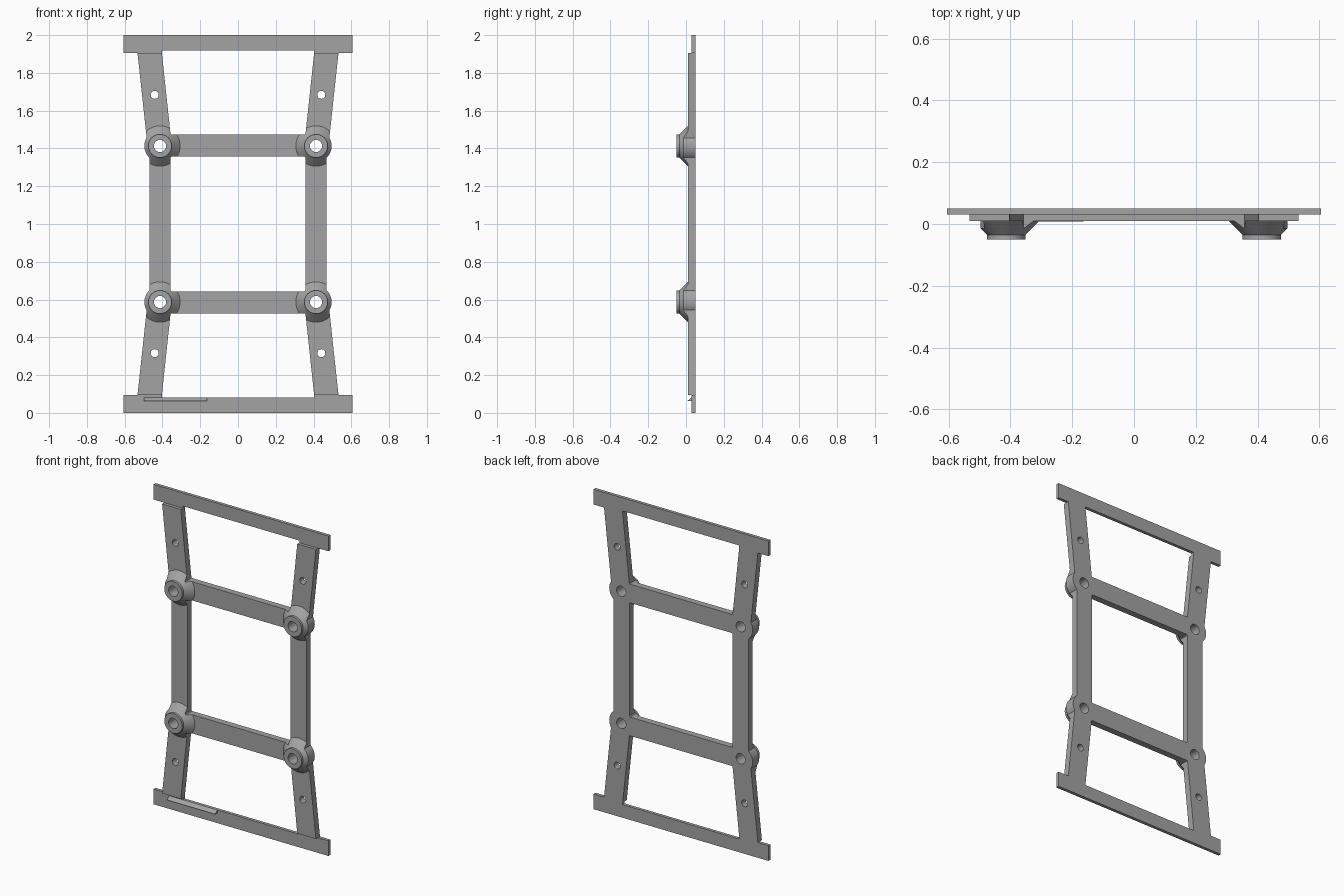
import bpy, bmesh, math
from mathutils import Matrix, Vector

if "Cube" in bpy.data.objects:
    bpy.data.objects.remove(bpy.data.objects["Cube"])

GREY = (0.37, 0.37, 0.37, 1)
metal = bpy.data.materials.new("plain_grey")
metal.use_nodes = True
metal.diffuse_color = GREY
metal.node_tree.nodes["Principled BSDF"].inputs["Base Color"].default_value = GREY

BACK, FRONT, RAIL_FRONT = 0.05, 0.01, 0.03
BOSS = 0.413          # boss offset from the centre, in x and z
CORNERS = [(sx, sz) for sx in (-1, 1) for sz in (-1, 1)]


def finish(name, bm):
    bmesh.ops.recalc_face_normals(bm, faces=bm.faces)
    mesh = bpy.data.meshes.new(name)
    bm.to_mesh(mesh)
    bm.free()
    mesh.materials.append(metal)
    obj = bpy.data.objects.new(name, mesh)
    bpy.context.collection.objects.link(obj)
    return obj


def prism(name, outline, y0, y1):
    """Extrude an x-z outline along y."""
    bm = bmesh.new()
    face = bm.faces.new([bm.verts.new((x, y0, z)) for x, z in outline])
    geom = bmesh.ops.extrude_face_region(bm, geom=[face])["geom"]
    verts = [v for v in geom if isinstance(v, bmesh.types.BMVert)]
    bmesh.ops.translate(bm, verts=verts, vec=(0, y1 - y0, 0))
    if face.is_valid and len(bm.faces) == len(outline) + 1:
        bm.faces.new([v for v in bm.verts if v not in verts])
    return finish(name, bm)


def lathe(name, profile, x, z):
    """Turn a (radius, y) profile about an axis along y."""
    bm = bmesh.new()
    verts = [bm.verts.new((r, y, 0)) for r, y in profile]
    edges = [bm.edges.new(pair) for pair in zip(verts, verts[1:])]
    bmesh.ops.spin(bm, geom=verts + edges, cent=(0, 0, 0), axis=(0, 1, 0),
                   angle=math.tau, steps=48)
    bmesh.ops.remove_doubles(bm, verts=bm.verts, dist=1e-5)
    bmesh.ops.transform(bm, matrix=Matrix.Translation(Vector((x, 0, z))), verts=bm.verts)
    return finish(name, bm)


def cylinder(name, r, y0, y1, x, z):
    return lathe(name, [(0, y0), (r, y0), (r, y1), (0, y1)], x, z)


def combine(obj, other, operation, keep=False):
    mod = obj.modifiers.new(operation.title(), "BOOLEAN")
    mod.operation, mod.solver, mod.object = operation, "EXACT", other
    bpy.context.view_layer.objects.active = obj
    bpy.ops.object.modifier_apply(modifier=mod.name)
    if not keep:
        bpy.data.objects.remove(other)


def mirror_x(points):
    return points + [(-x, z) for x, z in reversed(points)]


def flip_z(points):
    return [(x, 2 - z) for x, z in points]


def ladder(name, y0, y1):
    """Flared legs, posts, crossbars and round joints as one solid."""
    top = mirror_x([(0.468, 1 + BOSS), (0.479, 1 + BOSS), (0.532, 1.905)])
    obj = prism(name, top + list(reversed(flip_z(top))), y0, y1)
    end_gap = mirror_x([(0.357, 1.474), (0.403, 1.905), (0.403, 1.95)])
    middle = mirror_x([(0.357, 0.643), (0.357, 1.357)])
    for gap in (end_gap, flip_z(end_gap), middle):
        combine(obj, prism("gap", gap, y0 - 0.1, y1 + 0.1), "DIFFERENCE")
    for sx, sz in CORNERS:
        joint = cylinder("joint", 0.083, y0, y1, sx * BOSS, 1 + sz * BOSS)
        combine(obj, joint, "UNION")
    return obj


def drill(obj, r, x, z):
    combine(obj, cylinder("drill", r, -0.3, 0.3, x, z), "DIFFERENCE")


# Main frame with bolt holes
frame = ladder("main_frame", FRONT, BACK)
for sx, sz in CORNERS:
    drill(frame, 0.032, sx * BOSS, 1 + sz * BOSS)
    drill(frame, 0.021, sx * 0.441, 1 + sz * 0.684)
parts = [frame]

# Conical bosses, trimmed to the frame outline
trim = ladder("boss_trim", -0.2, FRONT)
for sx, sz in CORNERS:
    x, z = sx * BOSS, 1 + sz * BOSS
    name = f"{'upper' if sz > 0 else 'lower'}_{'left' if sx > 0 else 'right'}_boss"
    boss = lathe(name, [(0, -0.05), (0.062, -0.05), (0.062, -0.035),
                        (0.117, 0.02), (0, 0.02)], x, z)
    combine(boss, trim, "INTERSECT", keep=True)
    drill(boss, 0.032, x, z)
    parts.append(boss)
bpy.data.objects.remove(trim)

# End rails
rail = mirror_x([(0.605, 2), (0.605, 1.905), (0.403, 1.905), (0.403, 1.918)])
parts.append(prism("top_rail", rail, RAIL_FRONT, BACK))
parts.append(prism("bottom_rail", flip_z(rail), RAIL_FRONT, BACK))

# Small wedge ledge on the bottom rail
ledge = prism("ledge", [(-0.497, 0.063), (-0.164, 0.063), (-0.164, 0.082), (-0.497, 0.082)],
              0.008, RAIL_FRONT)
for v in ledge.data.vertices:
    if v.co.y < 0.02:
        v.co.z = min(v.co.z, 0.064)
parts.append(ledge)

# Smooth the round walls, keep the edges crisp
bpy.ops.object.select_all(action="DESELECT")
for obj in parts:
    obj.select_set(True)
bpy.context.view_layer.objects.active = frame
bpy.ops.object.shade_smooth_by_angle(angle=math.radians(30))
